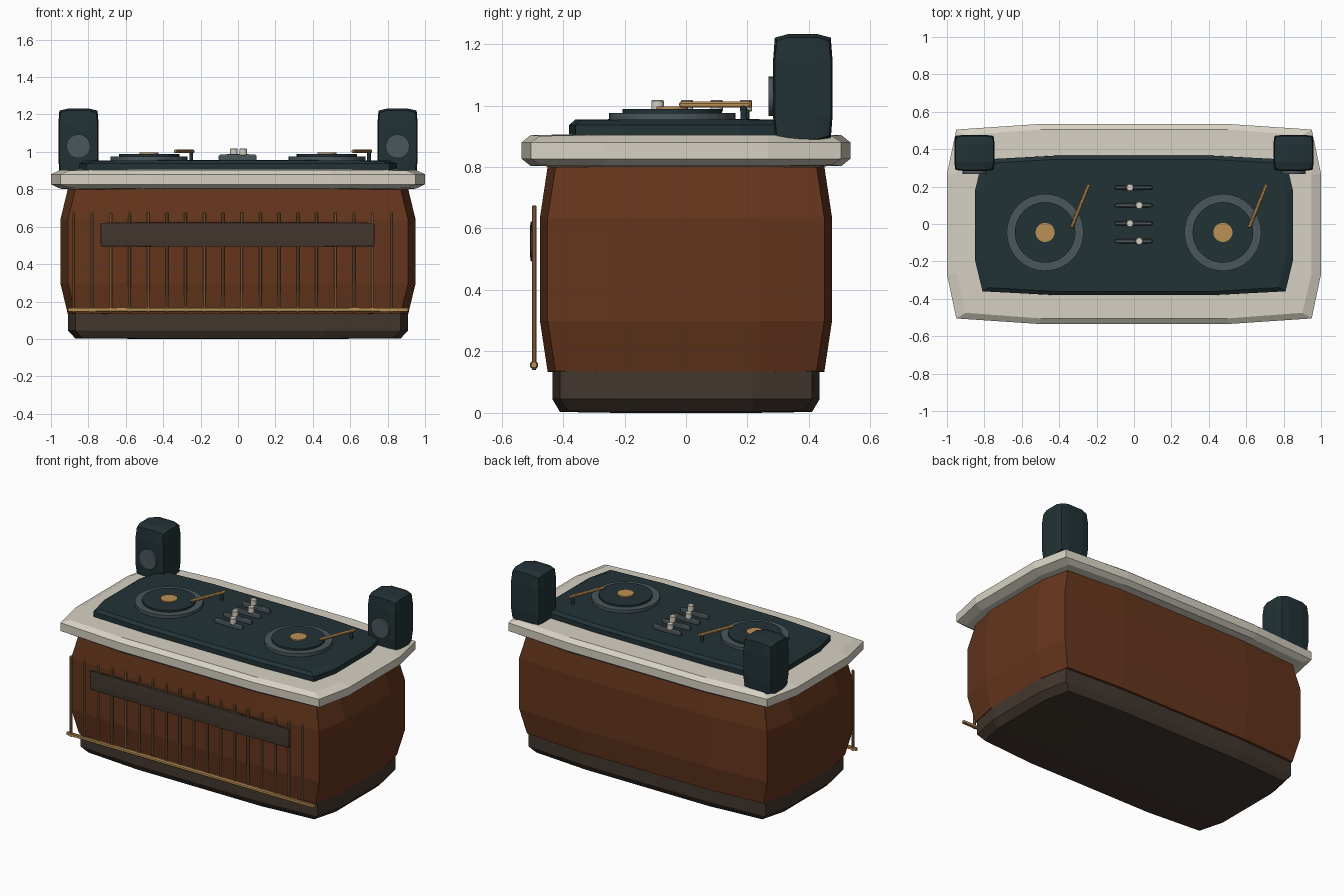
import bpy, bmesh
from mathutils import Vector

if "Cube" in bpy.data.objects:
    bpy.data.objects.remove(bpy.data.objects["Cube"])


def mat(name, rgb):
    m = bpy.data.materials.new(name)
    m.diffuse_color = (*rgb, 1)
    m.use_nodes = True
    m.node_tree.nodes["Principled BSDF"].inputs["Base Color"].default_value = m.diffuse_color
    return m


WOOD = mat("wood", (0.13, 0.036, 0.012))
DARK_WOOD = mat("dark_wood", (0.055, 0.038, 0.028))
CREAM = mat("cream", (0.68, 0.64, 0.55))
SLATE = mat("slate", (0.016, 0.032, 0.036))
GREY = mat("grey", (0.07, 0.095, 0.105))
BRASS = mat("brass", (0.50, 0.28, 0.09))
BRONZE = mat("bronze", (0.30, 0.15, 0.06))


def finish(name, bm, material):
    me = bpy.data.meshes.new(name)
    bmesh.ops.recalc_face_normals(bm, faces=bm.faces)
    bm.to_mesh(me)
    bm.free()
    me.materials.append(material)
    ob = bpy.data.objects.new(name, me)
    bpy.context.collection.objects.link(ob)
    return ob


def puffed_box(name, lo, hi, pull, material):
    """Box with two loop cuts per axis whose edges and corners are pulled in."""
    bm = bmesh.new()
    bmesh.ops.create_cube(bm, size=2)
    for axis in range(3):
        for side in (-0.5, 0.5):
            n = Vector((0, 0, 0))
            n[axis] = 1
            bmesh.ops.bisect_plane(bm, geom=bm.verts[:] + bm.edges[:] + bm.faces[:],
                                   plane_co=n * side, plane_no=n)
    for v in bm.verts:
        co = v.co.copy()
        rim = [abs(c) > 0.9 for c in co]
        for a in range(3):
            half = (hi[a] - lo[a]) / 2
            c = co[a] * half
            if rim[a]:
                c -= pull[a] * (sum(rim) - 1) * (1 if c > 0 else -1)
            v.co[a] = c + (lo[a] + hi[a]) / 2
    return finish(name, bm, material)


def rod(name, a, b, r, material, sides=32, bevel=0.0):
    """Cylinder from point a to point b."""
    a, b = Vector(a), Vector(b)
    bm = bmesh.new()
    bmesh.ops.create_cone(bm, cap_ends=True, segments=sides, radius1=r, radius2=r,
                          depth=(b - a).length)
    bm.transform((b - a).to_track_quat('Z', 'Y').to_matrix().to_4x4())
    bmesh.ops.translate(bm, verts=bm.verts, vec=(a + b) / 2)
    ob = finish(name, bm, material)
    if bevel:
        mod = ob.modifiers.new("bevel", 'BEVEL')
        mod.width = bevel
        mod.segments = 1
    return ob


# Booth: plinth, wooden body, countertop, equipment deck
puffed_box("plinth", (-0.91, -0.435, 0), (0.91, 0.435, 0.18), (0.04, 0.025, 0.003), DARK_WOOD)
puffed_box("body", (-0.95, -0.475, 0.13), (0.95, 0.475, 0.805), (0.04, 0.025, 0.003), WOOD)
puffed_box("countertop", (-1, -0.535, 0.80), (1, 0.535, 0.907), (0.05, 0.03, 0.003), CREAM)
puffed_box("deck", (-0.85, -0.38, 0.88), (0.85, 0.365, 0.956), (0.04, 0.02, 0.002), SLATE)

# Front railing and blank sign plate
for i in range(18):
    x = -0.88 + 0.1 * i
    rod(f"front_bar_{i}", (x, -0.494, 0.14), (x, -0.494, 0.675), 0.009, BRONZE, 8, 0.004)
puffed_box("bottom_rail", (-0.91, -0.507, 0.143), (0.91, -0.482, 0.168),
           (0.002, 0.003, 0.003), BRASS)
puffed_box("sign_plate", (-0.735, -0.508, 0.493), (0.73, -0.486, 0.623),
           (0.002, 0.002, 0.002), DARK_WOOD)

# Turntables with same-handed tonearms, and speakers
for side, s in (("left", -1), ("right", 1)):
    x, y = s * 0.475, -0.045
    rod(side + "_platter", (x, y, 0.95), (x, y, 0.976), 0.206, GREY)
    rod(side + "_record", (x, y, 0.97), (x, y, 0.988), 0.162, SLATE)
    rod(side + "_record_label", (x, y, 0.985), (x, y, 0.996), 0.051, BRASS)
    rod(side + "_tonearm", (x + 0.14, -0.02, 1.003), (x + 0.235, 0.213, 1.003),
        0.011, BRASS, 8, 0.004)
    rod(side + "_tonearm_post", (x + 0.225, 0.188, 0.95), (x + 0.225, 0.188, 1.0),
        0.010, SLATE, 12)
    sx = s * 0.853
    puffed_box(side + "_speaker", (sx - 0.108, 0.283, 0.88), (sx + 0.108, 0.477, 1.232),
               (0.006, 0.006, 0.011), SLATE)
    rod(side + "_speaker_cone", (sx, 0.268, 1.03), (sx, 0.30, 1.03), 0.064, GREY)

# Mixer faders
for i, (x, y) in enumerate(((-0.022, 0.195), (0.028, 0.1), (-0.022, 0.003), (0.028, -0.092))):
    puffed_box(f"fader_track_{i}", (-0.103, y - 0.012, 0.95), (0.1, y + 0.012, 0.988),
               (0.006, 0.002, 0.003), GREY)
    rod(f"fader_knob_{i}", (x, y, 0.98), (x, y, 1.018), 0.02, CREAM, 16, 0.003)
